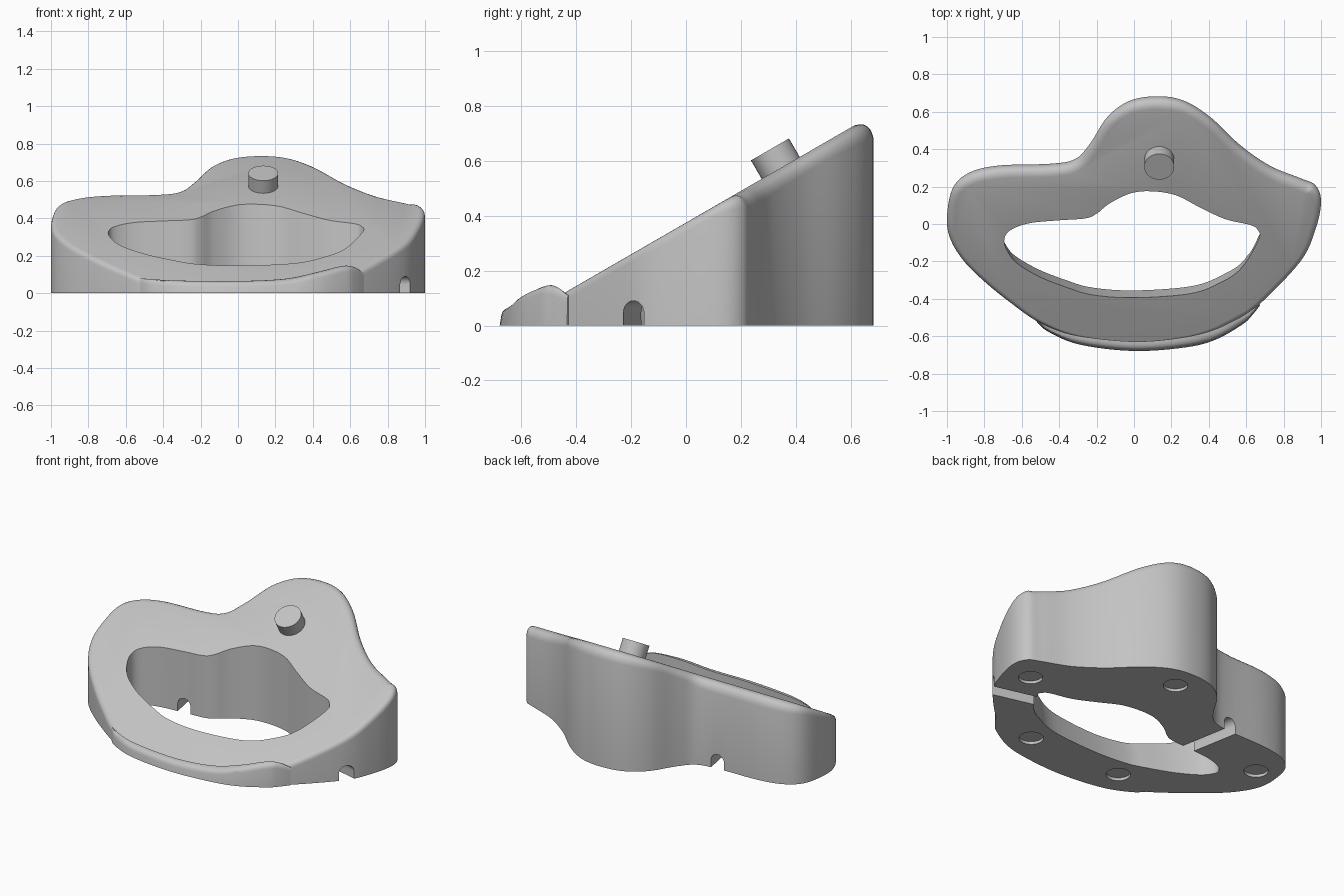
import bpy, bmesh, math
from mathutils import Vector, Matrix

if "Cube" in bpy.data.objects:
    bpy.data.objects.remove(bpy.data.objects["Cube"])

grey = bpy.data.materials.new("plain_grey")
grey.diffuse_color = (0.55, 0.55, 0.55, 1)
grey.use_nodes = True
grey.node_tree.nodes["Principled BSDF"].inputs["Base Color"].default_value = grey.diffuse_color
SLOPE = math.tan(math.radians(30))


def plane_z(y):
    return 0.375 + SLOPE * y


def finish(name, bm):
    bmesh.ops.recalc_face_normals(bm, faces=bm.faces)
    me = bpy.data.meshes.new(name)
    bm.to_mesh(me)
    bm.free()
    ob = bpy.data.objects.new(name, me)
    bpy.context.collection.objects.link(ob)
    me.materials.append(grey)
    return ob


def loft(name, rings):
    """Closed rings stacked into a capped solid."""
    bm = bmesh.new()
    vs = [[bm.verts.new(p) for p in r] for r in rings]
    n = len(vs[0])
    for a, b in zip(vs, vs[1:]):
        for i in range(n):
            j = (i + 1) % n
            bm.faces.new((a[i], a[j], b[j], b[i]))
    bm.faces.new(vs[0])
    bm.faces.new(vs[-1])
    return finish(name, bm)


def spline(pts, closed=True, steps=6):
    """Catmull-Rom curve through the points."""
    pts = [Vector(p) for p in pts]
    n = len(pts)
    get = (lambda i: pts[i % n]) if closed else (lambda i: pts[max(0, min(n - 1, i))])
    out = []
    for i in range(n if closed else n - 1):
        a, b, c, d = (get(i + k) for k in (-1, 0, 1, 2))
        for s in range(steps):
            t = s / steps
            out.append(0.5 * (2 * b + (c - a) * t + (2 * a - 5 * b + 4 * c - d) * t * t
                              + (3 * b - a - 3 * c + d) * t ** 3))
    if not closed:
        out.append(pts[-1])
    return out


def normals(pts):
    n = len(pts)
    res = []
    for i in range(n):
        t = (pts[(i + 1) % n] - pts[i - 1]).normalized()
        res.append(Vector((-t.y, t.x)))
    return res


def cylinder(name, centre, r, h, tilt=0):
    bm = bmesh.new()
    bmesh.ops.create_cone(bm, cap_ends=True, segments=40, radius1=r, radius2=r, depth=h,
                          matrix=Matrix.Translation(centre) @ Matrix.Rotation(tilt, 4, 'X'))
    return finish(name, bm)


def smooth(ob):
    bpy.ops.object.select_all(action='DESELECT')
    ob.select_set(True)
    bpy.context.view_layer.objects.active = ob
    bpy.ops.object.shade_smooth_by_angle(angle=math.radians(30))


# sloped ring body with a rounded upper edge
outline = spline([(-1, .03), (-.97, .19), (-.88, .275), (-.72, .313), (-.45, .322), (-.315, .347),
                  (-.235, .43), (-.14, .575), (-.02, .66), (.13, .683), (.27, .658), (.41, .57),
                  (.57, .42), (.73, .31), (.89, .245), (.97, .207), (1, .12), (.97, -.03),
                  (.89, -.2), (.67, -.43), (.55, -.51), (.42, -.57), (.25, -.61), (0, -.63),
                  (-.3, -.6), (-.5, -.53), (-.665, -.417), (-.8, -.307), (-.908, -.2), (-.98, -.085)])
STEPS = 6
rings = [[(p.x, p.y, 0) for p in outline]] + [[] for _ in range(STEPS + 1)]
for p, nrm in zip(outline, normals(outline)):
    back = max(0, nrm.y)
    t = (0.04 + 0.01 * back) * math.tan(math.acos(-0.5 * nrm.y) / 2)
    t = min(t, 0.4 * plane_z(p.y))
    corner = Vector((p.x, p.y, plane_z(p.y)))
    low = corner - Vector((0, 0, t))
    q = p - nrm * t * (1 - 0.2 * abs(nrm.y))
    high = Vector((q.x, q.y, plane_z(q.y)))
    ctrl = corner.lerp((low + high) / 2, 0.35 * back)
    for k in range(STEPS + 1):
        s = k / STEPS
        rings[k + 1].append(low * (1 - s) ** 2 + ctrl * 2 * s * (1 - s) + high * s * s)
body = loft("ring_body", rings)
cutters = []

# central opening, narrowing downward on its front wall
rim = spline([(-.692, -.075), (-.655, -.03), (-.555, .005), (-.395, .02), (-.26, .03), (-.2, .055),
              (-.13, .11), (-.02, .163), (.085, .175), (.22, .155), (.35, .09), (.485, .027),
              (.62, -.005), (.66, -.03), (.667, -.08), (.575, -.235), (.46, -.315), (.3, -.373),
              (0, -.395), (-.22, -.38), (-.35, -.343), (-.5, -.285), (-.625, -.21), (-.682, -.135)])
foot = [p + Vector((0, .045 * max(0, -n.y))) for p, n in zip(rim, normals(rim))]
cutters.append(loft("opening_cutter", [[(p.x, p.y, -.02) for p in foot],
                                       [(p.x, p.y, plane_z(p.y) + .003) for p in rim],
                                       [(p.x, p.y, plane_z(p.y) + .3) for p in rim]]))

# arched channels under the ring
for a, b in (((.98, -.213), (.5, -.09)), ((-.47, .45), (-.375, -.07))):
    a, b = Vector(a), Vector(b)
    d = (b - a).normalized()
    side = Vector((-d.y, d.x))
    arch = [(-.043, -.02)] + [(-.043 * math.cos(math.pi * k / 12), .047 + .043 * math.sin(math.pi * k / 12))
                              for k in range(13)] + [(.043, -.02)]
    cutters.append(loft("channel_cutter", [[(*(e + side * u), z) for u, z in arch] for e in (a, b)]))

# shallow round recesses in the underside
for x, y in ((.825, .06), (.13, .525), (.375, -.47), (-.275, -.468), (-.855, .07)):
    cutters.append(cylinder("recess_cutter", (x, y, 0), .07, .036))

bpy.context.view_layer.objects.active = body
for c in cutters:
    c.hide_render = True
    m = body.modifiers.new("cut", 'BOOLEAN')
    m.operation, m.solver, m.object = 'DIFFERENCE', 'EXACT', c
    bpy.ops.object.modifier_apply(modifier=m.name)
for c in cutters:
    bpy.data.objects.remove(c)
smooth(body)

# raised lip along the low front edge
inner = spline([(-.52, -.515, .08), (-.45, -.552, .074), (-.3, -.598, .067), (0, -.628, .065),
                (.25, -.608, .077), (.42, -.568, .112), (.55, -.508, .144), (.61, -.473, .142),
                (.67, -.428, .11)], False)
outer = spline([(-.525, -.517, 0), (-.46, -.575, 0), (-.29, -.645, 0), (0, -.679, 0),
                (.28, -.659, 0), (.44, -.617, 0), (.58, -.537, 0), (.63, -.49, 0),
                (.675, -.433, 0)], False)
sections = []
for i, o in zip(inner, outer):
    h = i.z
    sections.append([(i.x + (o.x - i.x) * s, i.y + (o.y - i.y) * s, z) for s, z in
                     ((0, 0), (0, h), (.3, h - .001), (.6, h - .006), (.8, h - .016), (.88, h - .03), (1, 0))])
smooth(loft("front_lip", sections))

# locating pin standing square to the slope
axis = Vector((0, -.5, math.cos(math.radians(30))))
smooth(cylinder("locating_pin", Vector((.135, .345, plane_z(.345))) + axis * .026, .08, .104, math.radians(30)))
